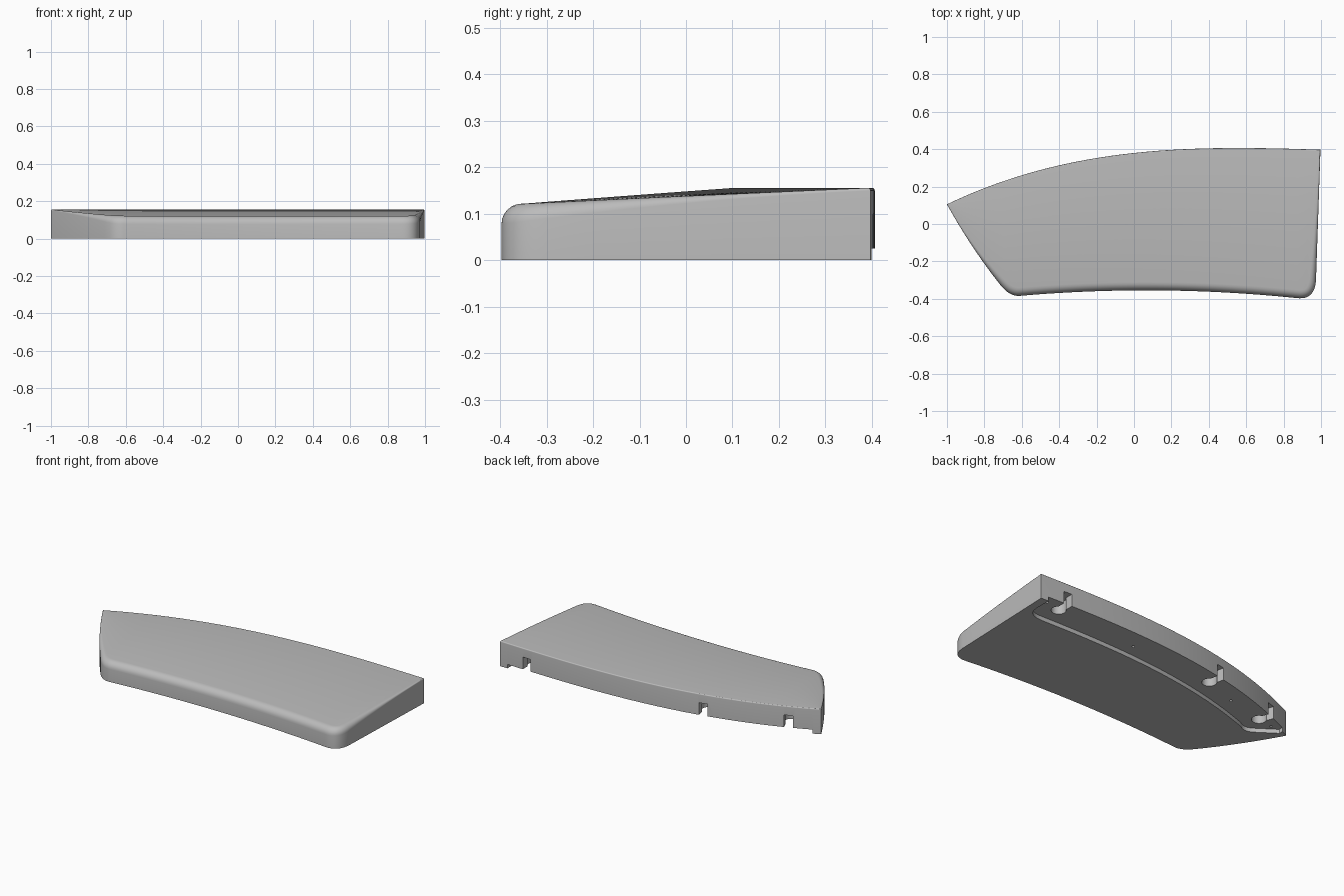
import bpy, bmesh, math
from mathutils import Vector

cube = bpy.data.objects.get("Cube")
if cube:
    bpy.data.objects.remove(cube, do_unlink=True)

grey = bpy.data.materials.new("plain grey")
grey.use_nodes = True
grey.diffuse_color = (0.5, 0.5, 0.5, 1)
grey.node_tree.nodes["Principled BSDF"].inputs["Base Color"].default_value = (0.5, 0.5, 0.5, 1)


def make_object(name, bm):
    bmesh.ops.recalc_face_normals(bm, faces=bm.faces)
    mesh = bpy.data.meshes.new(name)
    bm.to_mesh(mesh)
    bm.free()
    mesh.materials.append(grey)
    ob = bpy.data.objects.new(name, mesh)
    bpy.context.collection.objects.link(ob)
    return ob


def arc(a, b, c, steps):
    """Quadratic curve from a to c, without its last point."""
    a, b, c = Vector(a), Vector(b), Vector(c)
    out = []
    for i in range(steps):
        t = i / steps
        out.append(a * (1 - t) ** 2 + b * 2 * t * (1 - t) + c * t * t)
    return out


def back_y(x):
    """Curved rear edge."""
    t = (x + 1) / 2
    s = 1 - t
    return 0.105 * s ** 3 + 3 * 0.425 * s * s * t + 3 * 0.42 * s * t * t + 0.397 * t ** 3


def span(x):
    return 0.63 + 0.17 * max(0, min(1, (x + 0.65) / 1.6))


def depth(x, y):
    return max(0, min(1, (back_y(x) - y) / span(x)))


def top_z(x, y):
    return 0.156 - 0.036 * depth(x, y)


# Plan outline: left edge, rounded corner, front, rounded corner, right edge
tip, left_a, left_b = (-1, 0.105), (-0.715, -0.325), (-0.61, -0.384)
right_a, right_b, rear = (0.87, -0.396), (0.973, -0.30), (0.997, 0.397)
lower = (arc(tip, (-0.87, -0.13), left_a, 16)
         + arc(left_a, (-0.665, -0.389), left_b, 10)
         + arc(left_b, (0.13, -0.32), right_a, 30)
         + arc(right_a, (0.966, -0.408), right_b, 12)
         + arc(right_b, (0.985, 0.05), rear, 8) + [Vector(rear)])
n = len(lower)
upper = [Vector((p.x, back_y(p.x))) for p in lower[1:-1]]
outline = lower + upper[::-1]
count = len(outline)

# Inward direction and edge radius at each outline point
inward, radii = [], []
for i, p in enumerate(outline):
    e1 = (p - outline[i - 1]).normalized()
    e2 = (outline[(i + 1) % count] - p).normalized()
    n1, n2 = Vector((-e1.y, e1.x)), Vector((-e2.y, e2.x))
    inward.append((n1 + n2) / max(0.6, 1 + n1.dot(n2)))
    radii.append(0.006 + 0.038 * depth(p.x, p.y) ** 2)

# Body: straight walls, tapering rounded rim and sloping top
bm = bmesh.new()
rings = [[bm.verts.new((p.x, p.y, 0)) for p in outline]]
STEPS = 6
for k in range(STEPS + 1):
    a = k / STEPS * math.pi / 2
    ring = []
    for p, d, r in zip(outline, inward, radii):
        q = p + d * r * (1 - math.cos(a))
        inner = p + d * r
        z = top_z(inner.x, inner.y) - r * (1 - math.sin(a))
        ring.append(bm.verts.new((q.x, q.y, z)))
    rings.append(ring)
for r0, r1 in zip(rings, rings[1:]):
    for i in range(count):
        j = (i + 1) % count
        bm.faces.new((r0[i], r0[j], r1[j], r1[i]))
for ring in (rings[0], rings[-1]):
    for i in range(n - 1):
        quad = [ring[i], ring[i + 1], ring[(count - i - 1) % count], ring[(count - i) % count]]
        if i == n - 2:
            quad = [ring[i], ring[i + 1], ring[count - i]]
        bm.faces.new(list(dict.fromkeys(quad)))
body = make_object("body", bm)


def prism(name, points, z0, z1):
    bm = bmesh.new()
    face = bm.faces.new([bm.verts.new((p[0], p[1], z0)) for p in points])
    new = bmesh.ops.extrude_face_region(bm, geom=[face])["geom"]
    for v in new:
        if isinstance(v, bmesh.types.BMVert):
            v.co.z = z1
    ob = make_object(name, bm)
    ob.hide_render = True
    return ob


# Shallow underside recess along the rear edge
inner = [Vector((x, back_y(x) - 0.19)) for x in [0.84 - i * 0.08 for i in range(20)]]
recess = ([Vector((0.945, 0.6))]
          + arc((0.945, 0.30), (0.945, 0.21), inner[0], 6) + inner
          + arc((-0.74, 0.025), (-0.80, -0.02), (-0.85, 0.03), 5)
          + [Vector((-0.955, 0.10)), Vector((-0.955, 0.6))])
cutters = [prism("recess_cutter", recess, -0.1, 0.025)]

# Keyhole slots opening through the rear wall
for x, angle in ((0.81, 0), (-0.33, 0.2), (-0.80, 0.4)):
    centre = Vector((x, back_y(x) - 0.08))
    out = Vector((-math.sin(angle), math.cos(angle)))
    side = Vector((out.y, -out.x))
    R, W = 0.042, 0.027
    start = math.acos(W / R)
    shape = [centre + side * W + out * 0.16]
    for i in range(21):
        a = start - i / 20 * (math.pi + 2 * start)
        shape.append(centre + side * R * math.cos(a) + out * R * math.sin(a))
    shape.append(centre - side * W + out * 0.16)
    cutters.append(prism("keyhole_cutter", shape, -0.05, 0.10))

# Small screw holes in the recess
for x, y in ((0.915, 0.35), (0.24, 0.28), (-0.55, 0.17), (-0.90, 0.095)):
    hole = [(x + 0.008 * math.cos(i * math.pi / 6), y + 0.008 * math.sin(i * math.pi / 6))
            for i in range(12)]
    cutters.append(prism("screw_hole_cutter", hole, -0.04, 0.07))

bpy.ops.object.select_all(action='DESELECT')
bpy.context.view_layer.objects.active = body
body.select_set(True)
for c in cutters:
    mod = body.modifiers.new("cut", 'BOOLEAN')
    mod.operation = 'DIFFERENCE'
    mod.solver = 'EXACT'
    mod.object = c
    bpy.ops.object.modifier_apply(modifier=mod.name)
    bpy.data.objects.remove(c, do_unlink=True)
bpy.ops.object.shade_smooth_by_angle(angle=math.radians(35))
